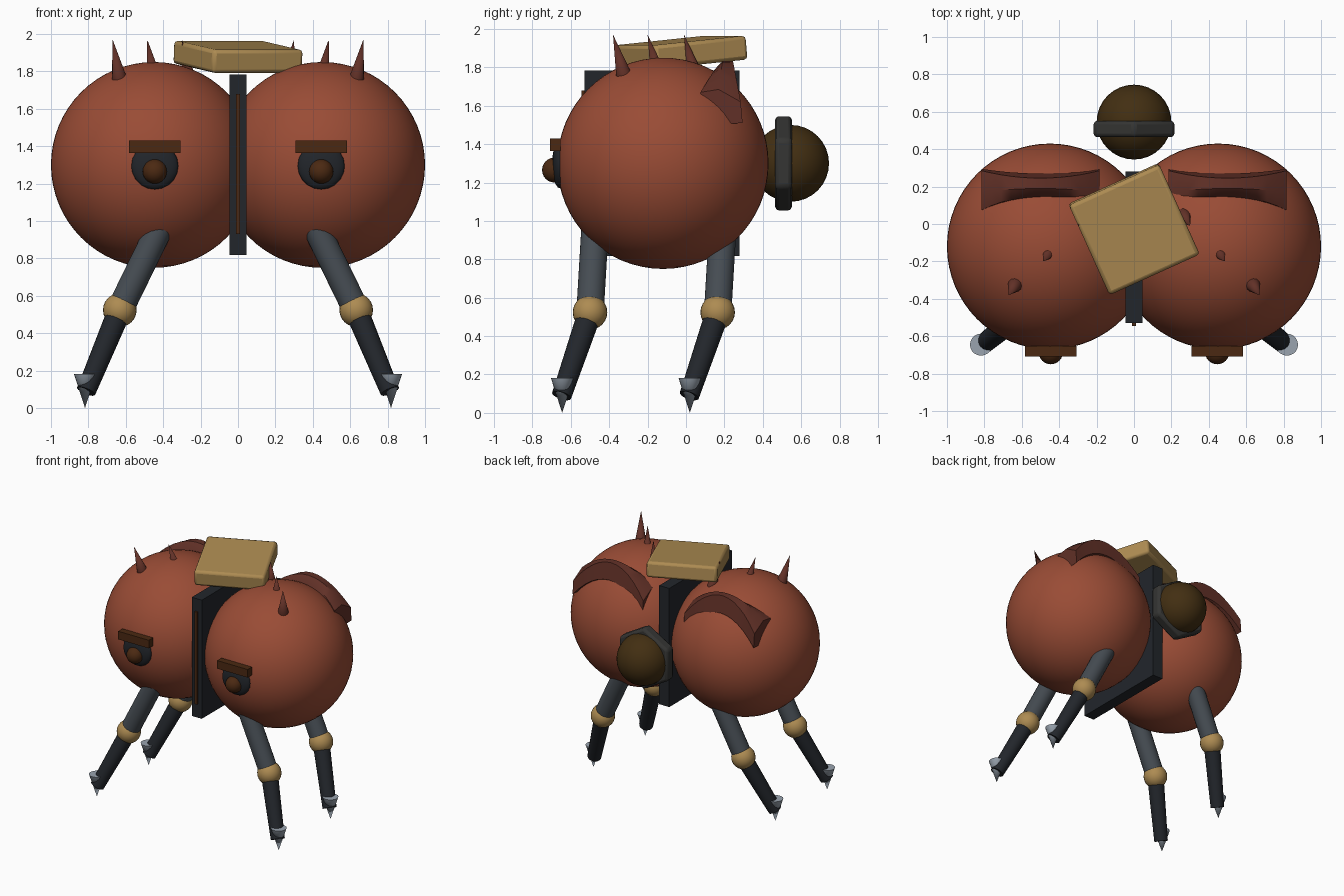
import bpy, bmesh, math
from mathutils import Vector

if "Cube" in bpy.data.objects:
    bpy.data.objects.remove(bpy.data.objects["Cube"])


def mat(name, r, g, b):
    m = bpy.data.materials.new(name)
    m.diffuse_color = (r, g, b, 1)
    m.use_nodes = True
    m.node_tree.nodes["Principled BSDF"].inputs["Base Color"].default_value = m.diffuse_color
    return m


RED = mat("red shell", 0.32, 0.072, 0.036)
DARK_RED = mat("dark red", 0.12, 0.03, 0.02)
GOLD = mat("gold", 0.42, 0.26, 0.085)
BLACK = mat("black", 0.016, 0.019, 0.024)
STEEL = mat("steel", 0.06, 0.072, 0.085)
PALE = mat("pale metal", 0.32, 0.37, 0.43)
BROWN = mat("brown", 0.07, 0.022, 0.006)
AMBER = mat("dark amber", 0.055, 0.028, 0.006)
CHAR = mat("charcoal", 0.035, 0.035, 0.033)


def finish(name, material, smooth=True, bevel=0, segments=2):
    o = bpy.context.object
    o.name = name
    o.data.materials.append(material)
    if bevel:
        bpy.ops.object.transform_apply(location=False, rotation=False, scale=True)
        b = o.modifiers.new("bevel", 'BEVEL')
        b.width, b.segments = bevel, segments
    if smooth:
        bpy.ops.object.shade_smooth_by_angle(angle=math.radians(40))
    return o


def ball(name, loc, r, material, scale=(1, 1, 1), seg=32, rings=16):
    bpy.ops.mesh.primitive_uv_sphere_add(segments=seg, ring_count=rings, radius=r, location=loc)
    bpy.context.object.scale = scale
    return finish(name, material)


def box(name, loc, size, material, rot=(0, 0, 0), bevel=0):
    bpy.ops.mesh.primitive_cube_add(size=1, location=loc, rotation=rot)
    bpy.context.object.scale = size
    return finish(name, material, bevel > 0, bevel)


def rod(name, a, b, r1, r2, material, seg=20):
    a, b = Vector(a), Vector(b)
    d = b - a
    bpy.ops.mesh.primitive_cone_add(vertices=seg, radius1=r1, radius2=r2, depth=d.length,
                                    location=(a + b) / 2, rotation=d.to_track_quat('Z', 'Y').to_euler())
    return finish(name, material)


def shoulder_fin(name, s):
    # arched saddle: profile is (y, z) at the middle and at the ends
    mid = [(0.15, 1.79), (0.19, 1.832), (0.245, 1.832), (0.27, 1.70), (0.08, 1.60)]
    end = [(0.075, 1.67), (0.17, 1.685), (0.285, 1.62), (0.295, 1.51), (0.08, 1.50)]
    bm = bmesh.new()
    rows = []
    for i in range(13):
        t = i / 6 - 1
        k = t * t
        rows.append([bm.verts.new((s * (0.50 + 0.315 * t), m[0] + (e[0] - m[0]) * k,
                                   m[1] + (e[1] - m[1]) * k)) for m, e in zip(mid, end)])
    for a, b in zip(rows, rows[1:]):
        for j in range(5):
            n = (j + 1) % 5
            bm.faces.new((a[j], a[n], b[n], b[j]))
    bm.faces.new(rows[0])
    bm.faces.new(rows[-1])
    bmesh.ops.recalc_face_normals(bm, faces=bm.faces)
    me = bpy.data.meshes.new(name)
    bm.to_mesh(me)
    bm.free()
    o = bpy.data.objects.new(name, me)
    bpy.context.collection.objects.link(o)
    bpy.ops.object.select_all(action='DESELECT')
    o.select_set(True)
    bpy.context.view_layer.objects.active = o
    finish(name, DARK_RED)


# central divider, front strip and tilted top case
box("divider_plate", (0, -0.125, 1.30), (0.09, 0.81, 0.965), BLACK)
box("divider_strip", (0, -0.53, 1.305), (0.022, 0.03, 0.75), BROWN)
box("top_case", (0, -0.027, 1.878), (0.53, 0.53, 0.125), GOLD,
    (math.radians(5.5), 0, math.radians(24.3)), 0.02)

# rear bulb with hexagonal collar
ball("rear_bulb", (0, 0.545, 1.30), 0.20, AMBER)
bpy.ops.mesh.primitive_cylinder_add(vertices=6, radius=0.25, depth=0.088, location=(0, 0.508, 1.30),
                                    rotation=(math.pi / 2, 0, 0))
finish("rear_collar", CHAR, True, 0.02)

for s, side in ((-1, "left"), (1, "right")):
    # body half
    ball(f"{side}_body", (s * 0.45, -0.12, 1.30), 0.55, RED, seg=64, rings=32)
    # eye
    ball(f"{side}_eye_socket", (s * 0.445, -0.655, 1.295), 0.126, BLACK, (1, 0.34, 1), 16, 10)
    ball(f"{side}_pupil", (s * 0.445, -0.685, 1.265), 0.065, BROWN, seg=24, rings=12)
    box(f"{side}_brow", (s * 0.445, -0.68, 1.397), (0.275, 0.055, 0.066), BROWN)
    # shoulder fin and spikes
    shoulder_fin(f"{side}_shoulder_fin", s)
    for i, (x, y) in enumerate(((0.67, -0.38), (0.485, -0.20), (0.30, -0.01))):
        rod(f"{side}_spike_{i + 1}", (s * (x - 0.035), y + 0.055, 1.765), (s * x, y, 1.97),
            0.04, 0, DARK_RED, 12)
    # legs
    for end, knee_y in (("front", -0.50), ("back", 0.165)):
        knee = (s * 0.632, knee_y, 0.524)
        p = f"{side}_{end}"
        rod(p + "_upper_leg", knee, (s * 0.385, knee_y + 0.03, 1.03), 0.072, 0.072, STEEL)
        ball(p + "_knee", knee, 0.09, GOLD, seg=24, rings=12)
        rod(p + "_lower_leg", knee, (s * 0.812, knee_y - 0.148, 0.09), 0.063, 0.052, BLACK)
        rod(p + "_foot", (s * 0.818, knee_y - 0.145, 0), (s * 0.818, knee_y - 0.145, 0.182),
            0, 0.059, PALE)
